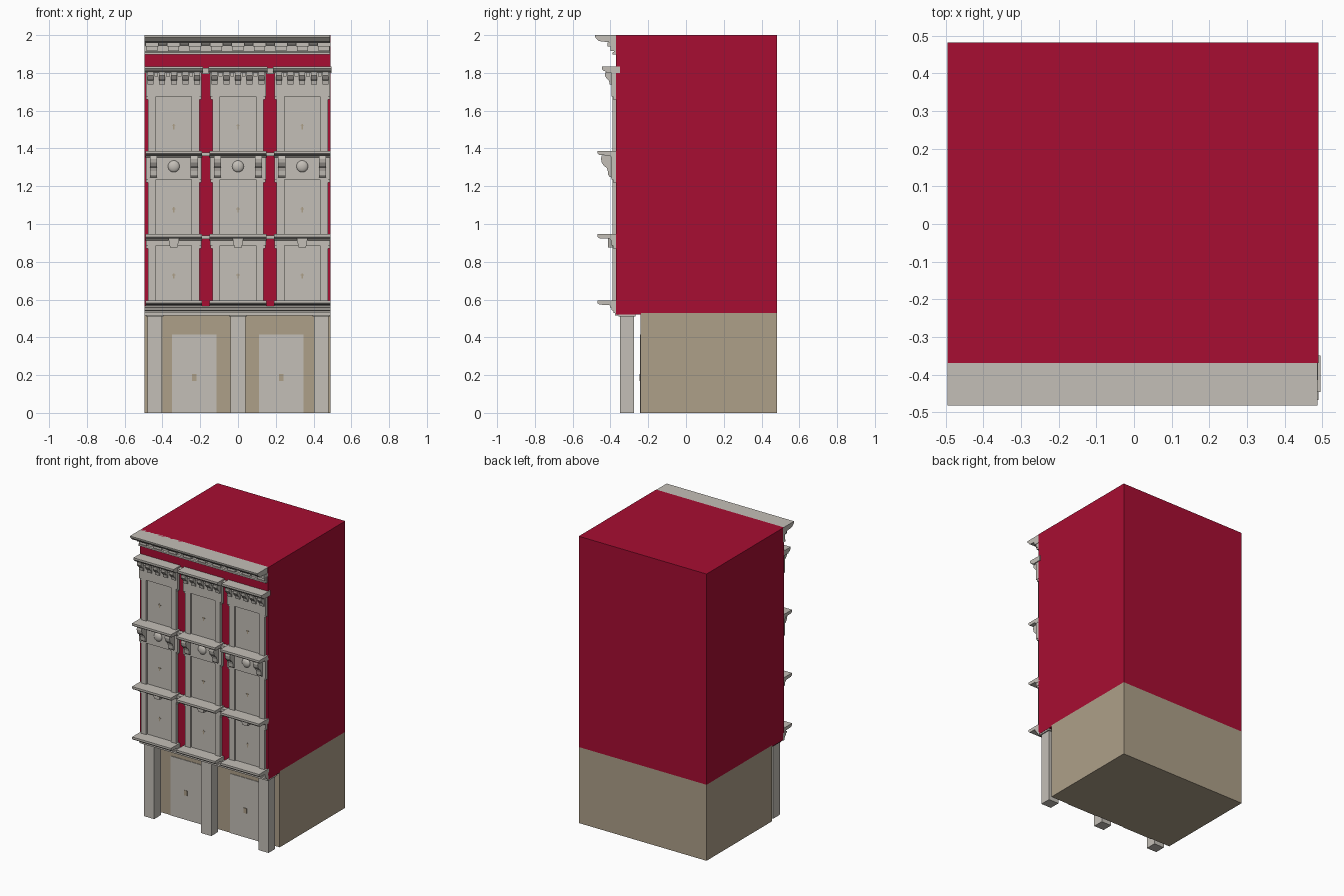
import bpy, bmesh, math
from mathutils import Matrix

if "Cube" in bpy.data.objects:
    bpy.data.objects.remove(bpy.data.objects["Cube"])


def material(name, rgb):
    m = bpy.data.materials.new(name)
    m.diffuse_color = (*rgb, 1)
    m.use_nodes = True
    m.node_tree.nodes["Principled BSDF"].inputs["Base Color"].default_value = m.diffuse_color
    return m


RED = material("red wall", (0.39, 0.004, 0.032))
TAN = material("tan base", (0.42, 0.35, 0.25))
STONE = material("pale stone", (0.55, 0.52, 0.475))


def finish(name, mat, bm):
    bmesh.ops.recalc_face_normals(bm, faces=bm.faces[:])
    me = bpy.data.meshes.new(name)
    bm.to_mesh(me)
    bm.free()
    me.materials.append(mat)
    ob = bpy.data.objects.new(name, me)
    bpy.context.collection.objects.link(ob)
    return ob


def prisms(name, mat, parts):
    """Each part is (profile of (y, z) points, x0, x1)."""
    bm = bmesh.new()
    for prof, x0, x1 in parts:
        a = [bm.verts.new((x0, y, z)) for y, z in prof]
        b = [bm.verts.new((x1, y, z)) for y, z in prof]
        bm.faces.new(a)
        bm.faces.new(b[::-1])
        for i in range(len(prof)):
            j = (i + 1) % len(prof)
            bm.faces.new((a[i], b[i], b[j], a[j]))
    return finish(name, mat, bm)


def box(x0, x1, y0, y1, z0, z1):
    return ([(y0, z0), (y1, z0), (y1, z1), (y0, z1)], x0, x1)


L, R = -0.496, 0.49      # wall sides
WALL = -0.37             # front wall plane
IN = -0.36               # depth to which trim is sunk into the wall
COLS = (-0.34, 0.0, 0.34)

# Main volumes
prisms("upper_wall", RED, [box(L, R, WALL, 0.482, 0.53, 2.0),
                           box(L, R, WALL, -0.238, 0.52, 0.53)])
prisms("ground_floor", TAN, [box(L, R, -0.24, 0.482, 0, 0.53)])

# Ground floor pillars with caps, doors and handles
pill = []
for x in (-0.441, 0, 0.441):
    pill += [box(x - 0.039, x + 0.039, -0.35, -0.275, 0, 0.51),
             box(x - 0.047, x + 0.047, -0.358, -0.267, 0.51, 0.522)]
prisms("pillars", STONE, pill)
doors = (-0.231, 0.228)
prisms("doors", STONE, [box(x - 0.118, x + 0.118, -0.244, -0.236, 0, 0.414) for x in doors])
prisms("door_handles", TAN, [box(x - 0.012, x + 0.012, -0.247, -0.243, 0.17, 0.205) for x in doors])

# Stepped band above the shop front
band = [(IN, 0.515), (-0.375, 0.515), (-0.375, 0.53), (-0.385, 0.53), (-0.385, 0.54),
        (-0.395, 0.545), (-0.395, 0.555), (-0.402, 0.558), (-0.402, 0.567), (IN, 0.567)]
prisms("shopfront_band", STONE, [(band, L, R)])

# Top cornice with hanging blocks
cornice = [(IN, 2.0), (-0.482, 2.0), (-0.48, 1.988), (-0.462, 1.97), (-0.452, 1.967),
           (-0.405, 1.962), (-0.395, 1.95), (-0.382, 1.945), (-0.382, 1.912),
           (-0.39, 1.908), (-0.39, 1.897), (IN, 1.897)]
prisms("top_cornice", STONE, [(cornice, L, 0.487)])
blocks = []
for i in range(9):
    x = -0.455 + i * 0.1138
    blocks += [box(x - 0.03, x + 0.03, -0.4, -0.37, 1.917, 1.955),
               box(x - 0.034, x + 0.034, -0.415, -0.37, 1.94, 1.962)]
prisms("cornice_blocks", STONE, blocks)

# Window bays: (floor, glass top, hood underside)
ROWS = [(0.595, 0.886, 0.925), (0.945, 1.236, 1.362), (1.385, 1.675, 1.80)]
glass, jambs, lintels, marks = [], [], [], []
for c in COLS:
    for z0, z1, z2 in ROWS:
        glass.append(box(c - 0.1, c + 0.1, -0.378, IN, z0 - 0.005, z1 + 0.005))
        lintels.append(box(c - 0.148, c + 0.148, -0.395, IN, z1, z2))
        zm = z0 + 0.13
        marks += [box(c - 0.003, c + 0.003, -0.381, -0.377, zm - 0.014, zm + 0.014),
                  box(c - 0.01, c + 0.01, -0.381, -0.377, zm + 0.003, zm + 0.007)]
        for s in (-1, 1):
            xs = sorted((c + s * 0.095, c + s * 0.136))
            jambs.append(box(*xs, -0.39, IN, z0 - 0.005, z1))
            xs = sorted((c + s * 0.13, c + s * 0.146))
            jambs.append(box(*xs, -0.386, IN, z1 - 0.015, z1))
prisms("window_panes", STONE, glass)
prisms("window_jambs", STONE, jambs)
prisms("window_lintels", STONE, lintels)
prisms("window_catches", TAN, marks)

# Projecting sills, with shallow links between neighbouring bays
sills = []
for top in (0.595, 0.946, 1.387):
    prof = [(IN, top), (-0.468, top), (-0.468, top - 0.014), (-0.458, top - 0.022),
            (-0.405, top - 0.024), (-0.395, top - 0.034), (IN, top - 0.034)]
    sills += [(prof, c - 0.15, c + 0.15) for c in COLS]
    if top > 0.6:
        sills += [box(x - 0.022, x + 0.022, -0.4, IN, top - 0.026, top - 0.008)
                  for x in (-0.17, 0.17)]
prisms("window_sills", STONE, sills)

# Keystones over the first row
bm = bmesh.new()
for c in COLS:
    ends = [[bm.verts.new((c + dx, y, z)) for dx, z in
             ((-0.02, 0.876), (0.02, 0.876), (0.029, 0.925), (-0.029, 0.925))]
            for y in (-0.412, -0.375)]
    bm.faces.new(ends[0])
    bm.faces.new(ends[1][::-1])
    for i in range(4):
        j = (i + 1) % 4
        bm.faces.new((ends[0][i], ends[1][i], ends[1][j], ends[0][j]))
finish("keystones", STONE, bm)

# Scroll brackets and round bosses over the second row
scroll = [(IN, 1.362), (-0.447, 1.362), (-0.45, 1.345), (-0.446, 1.325), (-0.435, 1.308),
          (-0.42, 1.298), (-0.414, 1.28), (-0.412, 1.26), (-0.404, 1.248), (IN, 1.245)]
prisms("scroll_brackets", STONE, [(scroll, c + s * 0.108 - 0.019, c + s * 0.108 + 0.019)
                                  for c in COLS for s in (-1, 1)])
bm = bmesh.new()
for c in COLS:
    bmesh.ops.create_uvsphere(bm, u_segments=24, v_segments=12, radius=0.031,
                              matrix=Matrix.Translation((c, -0.394, 1.305)) @
                              Matrix.Diagonal((1, 0.5, 1, 1)))
boss = finish("round_bosses", STONE, bm)
for p in boss.data.polygons:
    p.use_smooth = True

# Hoods over the third row, with brackets and small dentils
hood = [(-0.35, 1.835), (-0.446, 1.835), (-0.446, 1.822), (-0.436, 1.81),
        (-0.425, 1.808), (-0.42, 1.80), (-0.35, 1.80)]
prisms("top_hoods", STONE, [(hood, c - 0.155, c + 0.155) for c in COLS] +
       [box(x - 0.02, x + 0.02, -0.4, IN, 1.795, 1.825) for x in (-0.17, 0.17)])
arm = [(IN, 1.802), (-0.43, 1.802), (-0.43, 1.785), (-0.418, 1.768),
       (-0.408, 1.76), (-0.404, 1.738), (IN, 1.735)]
prisms("hood_brackets", STONE, [(arm, c + i * 0.062 - 0.016, c + i * 0.062 + 0.016)
                                for c in COLS for i in range(-2, 3)])
prisms("hood_dentils", STONE, [box(c + i * 0.062 - 0.01, c + i * 0.062 + 0.01, -0.41, IN, 1.782, 1.802)
                               for c in COLS for i in (-1.5, -0.5, 0.5, 1.5)])
